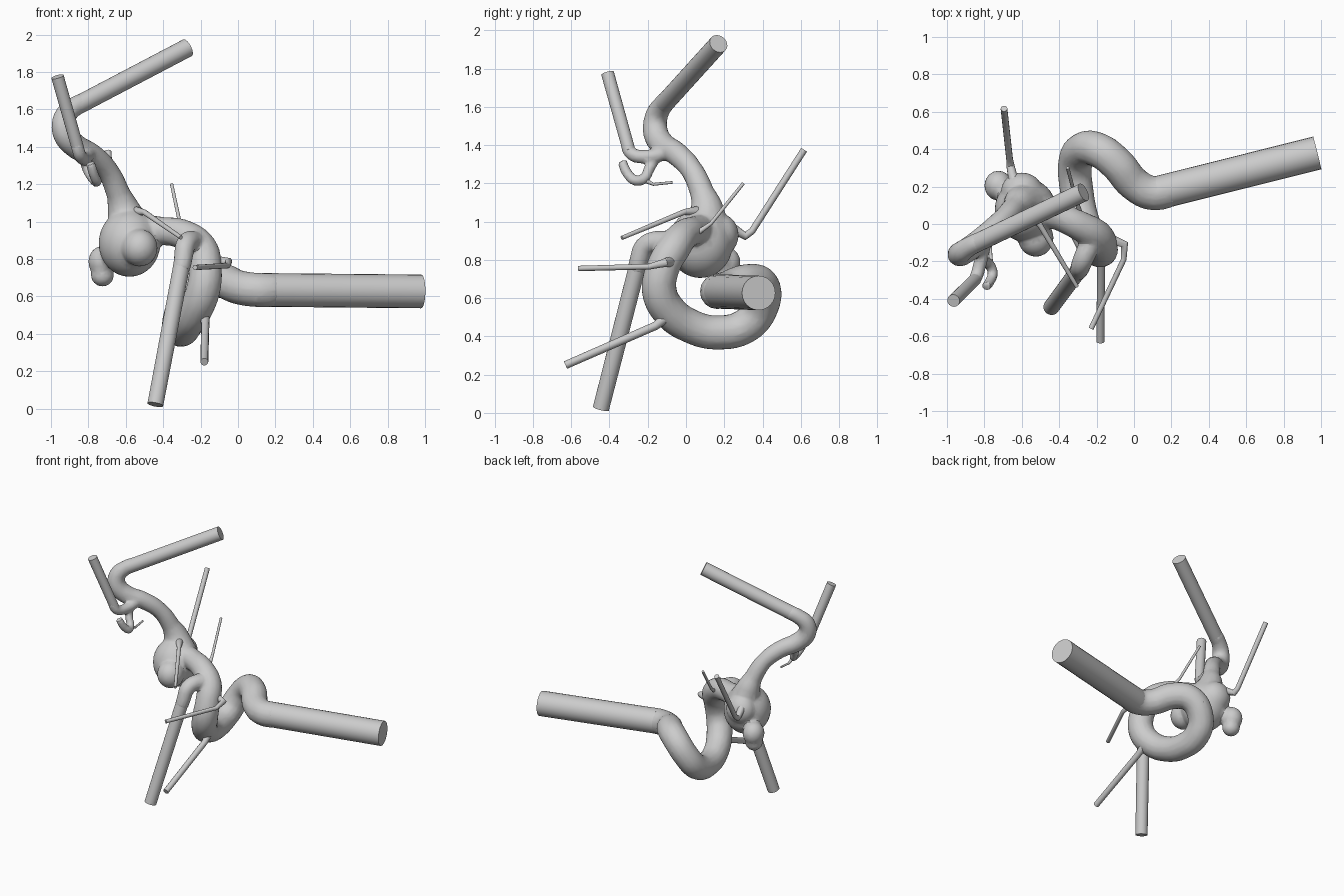
import bpy, bmesh, math
from mathutils import Vector

if "Cube" in bpy.data.objects:
    bpy.data.objects.remove(bpy.data.objects["Cube"])


def finish(obj, angle):
    bpy.ops.object.select_all(action='DESELECT')
    obj.select_set(True)
    bpy.context.view_layer.objects.active = obj
    bpy.ops.object.shade_smooth_by_angle(angle=math.radians(angle))


def tube(name, pts, curved=True, res=6):
    """Sweep a round tube through (x, y, z, radius) points and return a mesh object."""
    cu = bpy.data.curves.new(name, 'CURVE')
    cu.dimensions = '3D'
    cu.bevel_depth = 1.0
    cu.bevel_resolution = res
    cu.use_fill_caps = True
    cu.resolution_u = 6
    sp = cu.splines.new('BEZIER' if curved else 'POLY')
    dots = sp.bezier_points if curved else sp.points
    dots.add(len(pts) - 1)
    for d, (x, y, z, r) in zip(dots, pts):
        if curved:
            d.co = (x, y, z)
            d.handle_left_type = d.handle_right_type = 'AUTO'
        else:
            d.co = (x, y, z, 1)
        d.radius = r
    obj = bpy.data.objects.new(name, cu)
    bpy.context.collection.objects.link(obj)
    bpy.ops.object.select_all(action='DESELECT')
    obj.select_set(True)
    bpy.context.view_layer.objects.active = obj
    bpy.ops.object.convert(target='MESH')
    obj = bpy.context.view_layer.objects.active
    bm = bmesh.new()
    bm.from_mesh(obj.data)
    bmesh.ops.remove_doubles(bm, verts=bm.verts, dist=1e-5)
    bmesh.ops.recalc_face_normals(bm, faces=bm.faces)
    bm.to_mesh(obj.data)
    bm.free()
    return obj


def blob(name, loc, size):
    bpy.ops.mesh.primitive_ico_sphere_add(subdivisions=4, radius=1, location=loc)
    obj = bpy.context.object
    obj.name = name
    obj.scale = size
    return obj


core = []

# Looping main vessel, from the inlet to the sac
core.append(tube("vessel_wall", [
    (.20, .182, .635, .091), (.10, .165, .635, .092), (0, .215, .65, .092),
    (-.09, .32, .685, .094), (-.19, .395, .665, .094), (-.28, .395, .56, .092),
    (-.315, .32, .46, .092), (-.305, .17, .42, .09), (-.275, .02, .455, .09),
    (-.225, -.09, .535, .092), (-.185, -.14, .64, .092), (-.175, -.12, .76, .088),
    (-.2, -.065, .86, .088), (-.29, -.01, .93, .08), (-.4, .04, .95, .075),
    (-.54, .08, .95, .09)]))

# Outflow vessel rising from the sac
core.append(tube("outflow", [
    (-.58, .1, .96, .13), (-.61, .11, 1.06, .09), (-.64, .085, 1.15, .064),
    (-.695, .03, 1.27, .058), (-.78, -.05, 1.355, .062), (-.87, -.125, 1.405, .066),
    (-.925, -.16, 1.47, .066), (-.93, -.155, 1.55, .06), (-.88, -.12, 1.61, .053),
    (-.82, -.09, 1.641, .051)]))

# Roots of the medium branches
core.append(tube("lower_root", [
    (-.2, -.04, .86, .06), (-.25, -.14, .895, .057), (-.282, -.215, .87, .054),
    (-.293, -.245, .80, .05), (-.305, -.26, .74, .047)]))
core.append(tube("upper_root", [
    (-.8, -.09, 1.365, .04), (-.82, -.2, 1.34, .036), (-.845, -.285, 1.355, .035),
    (-.865, -.315, 1.42, .033)]))
core.append(tube("hook", [
    (-.83, -.14, 1.37, .03), (-.80, -.195, 1.27, .028), (-.77, -.22, 1.225, .028),
    (-.755, -.265, 1.215, .028), (-.77, -.305, 1.25, .027), (-.79, -.335, 1.315, .026)]))

# Bulging sac with its lobes
core.append(blob("sac", (-.58, .075, .885), (.165, .17, .18)))
core.append(blob("front_lobe", (-.525, -.075, .86), (.095, .1, .1)))
core.append(blob("back_lobe", (-.6, .18, .93), (.11, .095, .11)))
core.append(blob("side_lobe", (-.725, .205, .785), (.075, .08, .085)))
core.append(blob("side_tip", (-.725, .2, .715), (.062, .062, .062)))

# Fuse the wall into one skin
bpy.ops.object.select_all(action='DESELECT')
for o in core:
    o.select_set(True)
bpy.context.view_layer.objects.active = core[0]
bpy.ops.object.join()
wall = bpy.context.view_layer.objects.active
wall.name = "vessel_wall"
m = wall.modifiers.new("fuse", 'REMESH')
m.mode = 'VOXEL'
m.voxel_size = .01
m = wall.modifiers.new("soften", 'SMOOTH')
m.factor = .5
m.iterations = 6
m = wall.modifiers.new("facets", 'DECIMATE')
m.ratio = .2
for name in [mod.name for mod in wall.modifiers]:
    bpy.ops.object.modifier_apply(modifier=name)
finish(wall, 25)

# Straight flow extensions
straight = {
    "inlet_tube": [(.98, .38, .627, .09), (.13, .167, .635, .09)],
    "outlet_tube": [(-.27, .17, 1.93, .05), (-.88, -.12, 1.61, .05)],
    "lower_tube": [(-.442, -.445, .022, .043), (-.293, -.243, .81, .045)],
    "upper_tube": [(-.965, -.41, 1.775, .034), (-.85, -.297, 1.37, .033)],
}
for name, pts in straight.items():
    finish(tube(name, pts, False, 10), 40)

# Thin side branches with bent roots
thin = {
    "front_low_branch": [(-.18, -.63, .25, .021), (-.175, -.16, .455, .022),
                         (-.18, -.09, .51, .03)],
    "front_mid_branch": [(-.23, -.56, .755, .014), (-.055, -.19, .765, .015),
                         (-.05, -.11, .785, .022), (-.13, -.08, .79, .03)],
    "back_mid_branch": [(-.355, .3, 1.2, .009), (-.31, .13, .99, .01),
                        (-.28, .03, .92, .016)],
    "back_branch": [(-.695, .617, 1.375, .018), (-.665, .345, .95, .018),
                    (-.66, .31, .925, .022), (-.65, .26, .955, .025),
                    (-.62, .17, 1.0, .035)],
    "sac_branch": [(-.305, -.335, .915, .011), (-.5, -.01, 1.05, .015),
                   (-.54, .05, 1.055, .026), (-.57, .1, 1.03, .03)],
    "hook_twig": [(-.77, -.07, 1.205, .007), (-.765, -.17, 1.195, .008),
                  (-.765, -.225, 1.22, .014)],
}
for name, pts in thin.items():
    finish(tube(name, pts, False, 4), 40)
